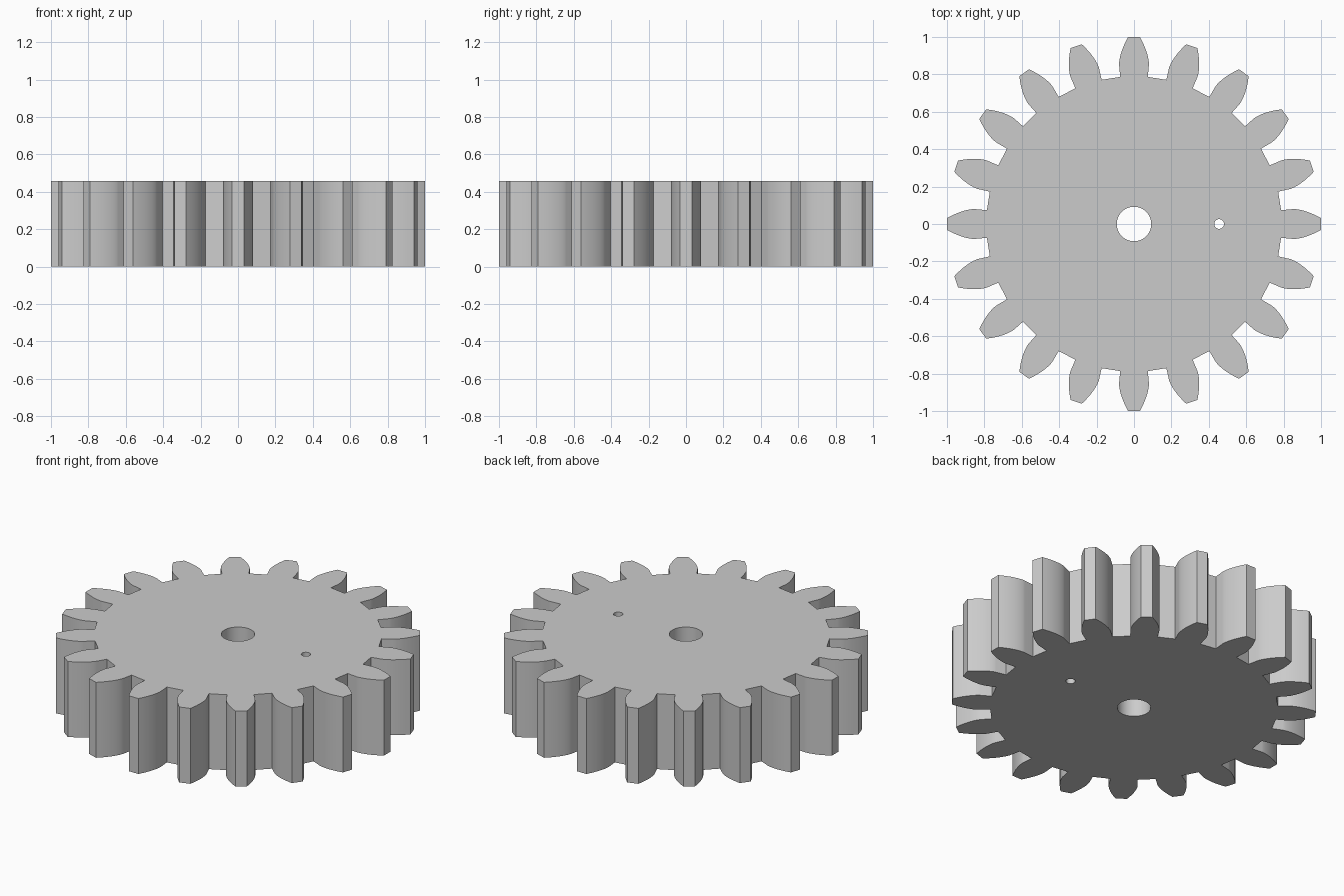
import bpy, bmesh
from math import sin, cos, tan, acos, pi, radians

if "Cube" in bpy.data.objects:
    bpy.data.objects.remove(bpy.data.objects["Cube"])

TEETH, THICK = 20, 0.457
TIP_R, ROOT_R = 1.0, 0.79
PITCH_R = TIP_R * TEETH / (TEETH + 2)
PRESSURE = radians(20)
BASE_R = PITCH_R * cos(PRESSURE)
STEPS = 10


def half_angle(r):
    """Half the angular width of an involute tooth at radius r."""
    inv = lambda a: tan(a) - a
    return pi / (2 * TEETH) + inv(PRESSURE) - inv(acos(min(1, BASE_R / r)))


def polar(r, a):
    return (r * cos(a), r * sin(a), 0)


def circle(cx, r, n):
    return [(cx + r * cos(2 * pi * i / n), r * sin(2 * pi * i / n), 0) for i in range(n)]


# Toothed outline: radial root, involute flank, flat tip, mirrored flank
radii = [BASE_R + (TIP_R - BASE_R) * (i / STEPS) ** 1.5 for i in range(STEPS + 1)]
flank = [(ROOT_R, half_angle(BASE_R))] + [(r, half_angle(r)) for r in radii]
outline = []
for t in range(TEETH):
    mid = 2 * pi * t / TEETH
    outline += [polar(r, mid - a) for r, a in flank]
    outline += [polar(r, mid + a) for r, a in reversed(flank)]

# Fill outline with shaft bore and pin hole left open
bm = bmesh.new()
edges = []
for pts in (outline, circle(0, 0.092, 48), circle(0.455, 0.026, 24)):
    vs = [bm.verts.new(p) for p in pts]
    edges += [bm.edges.new((vs[i - 1], vs[i])) for i in range(len(vs))]
bmesh.ops.triangle_fill(bm, edges=edges, use_beauty=True, normal=(0, 0, 1))

# Thicken the plate upwards
ext = bmesh.ops.extrude_face_region(bm, geom=bm.faces[:], use_keep_orig=True)
top = [g for g in ext["geom"] if isinstance(g, bmesh.types.BMVert)]
bmesh.ops.translate(bm, verts=top, vec=(0, 0, THICK))
bmesh.ops.recalc_face_normals(bm, faces=bm.faces[:])

mesh = bpy.data.meshes.new("spur_gear")
bm.to_mesh(mesh)
bm.free()
gear = bpy.data.objects.new("spur_gear", mesh)
bpy.context.collection.objects.link(gear)
bpy.context.view_layer.objects.active = gear
gear.select_set(True)
bpy.ops.object.shade_smooth_by_angle(angle=radians(30))
